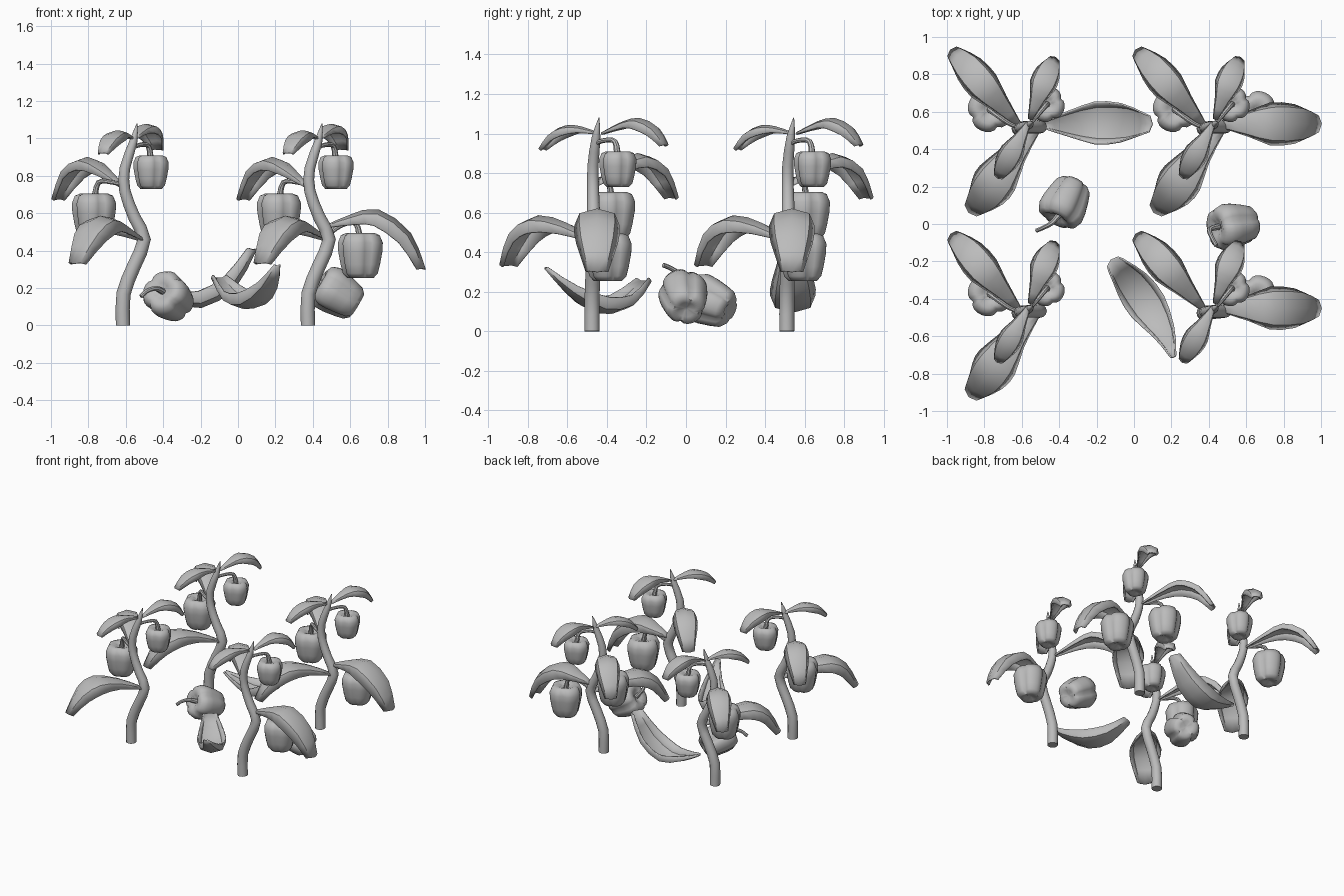
import bpy, bmesh, math
from mathutils import Vector, Quaternion

cube = bpy.data.objects.get("Cube")
if cube:
    bpy.data.objects.remove(cube)

mat = bpy.data.materials.new("plain grey")
mat.use_nodes = True
GREY = (0.5, 0.5, 0.5, 1)
mat.diffuse_color = GREY
mat.node_tree.nodes["Principled BSDF"].inputs["Base Color"].default_value = GREY


def finish(name, bm, angle=40):
    bmesh.ops.recalc_face_normals(bm, faces=bm.faces)
    me = bpy.data.meshes.new(name)
    bm.to_mesh(me)
    bm.free()
    me.materials.append(mat)
    ob = bpy.data.objects.new(name, me)
    bpy.context.collection.objects.link(ob)
    bpy.ops.object.select_all(action='DESELECT')
    ob.select_set(True)
    bpy.context.view_layer.objects.active = ob
    bpy.ops.object.shade_smooth_by_angle(angle=math.radians(angle))
    return ob


def smooth_path(pts, steps):
    """Catmull-Rom curve through the points; any extra component is blended too."""
    p = [Vector(q) for q in pts]
    p = [2 * p[0] - p[1]] + p + [2 * p[-1] - p[-2]]
    out = []
    for a, b, c, d in zip(p, p[1:], p[2:], p[3:]):
        for i in range(steps):
            t = i / steps
            out.append(b + (c - a) * t / 2 + (2 * a - 5 * b + 4 * c - d) * t * t / 2
                       + (3 * b - a - 3 * c + d) * t ** 3 / 2)
    return out + [p[-2]]


def bridge(bm, rings, closed=True):
    """Skin over the rings; closed rings also get end caps."""
    for r, s in zip(rings, rings[1:]):
        for i in range(len(r) if closed else len(r) - 1):
            j = (i + 1) % len(r)
            bm.faces.new((r[i], r[j], s[j], s[i]))
    if closed:
        bm.faces.new(rings[0])
        bm.faces.new(rings[-1])


def tangent(pts, i):
    return (pts[min(i + 1, len(pts) - 1)] - pts[max(i - 1, 0)]).normalized()


def tube(name, path, origin, sides=10, steps=3):
    """Round tube along (x, y, z, radius) points."""
    path = smooth_path(path, steps)
    pts = [p.to_3d() + origin for p in path]
    bm = bmesh.new()
    rings, q, prev = [], Quaternion(), Vector((0, 0, 1))
    for i, p in enumerate(pts):
        t = tangent(pts, i)
        q = prev.rotation_difference(t) @ q
        prev = t
        ring = []
        for k in range(sides):
            a = math.tau * k / sides
            ring.append(bm.verts.new(p + q @ Vector((math.cos(a), math.sin(a), 0)) * path[i].w))
        rings.append(ring)
    bridge(bm, rings)
    finish(name, bm)


WIDTHS = (0.14, 0.6, 1.0, 0.92, 0.48)
# Across the blade: sideways offset and height, both relative to the half width
ARCH = ((-1, -.58), (-.78, -.02), (0, .2), (.78, -.02), (1, -.58))


def leaf(name, pts, half, origin, up=1):
    """Arched blade, narrow at the stem and blunt at the tip."""
    path = smooth_path([(*p, w * half) for p, w in zip(pts, WIDTHS)], 2)
    mids = [p.to_3d() + origin for p in path]
    bm = bmesh.new()
    rings = []
    for i, m in enumerate(mids):
        t, w = tangent(mids, i), path[i].w
        side = t.cross(Vector((0, 0, 1))).normalized()
        normal = side.cross(t) * up
        point = 0.3 * w if i == len(mids) - 1 else 0
        rings.append([bm.verts.new(m + side * w * s + normal * w * h + t * point * (1 - s * s))
                      for s, h in ARCH])
    bridge(bm, rings, False)
    mod = finish(name, bm).modifiers.new("thickness", 'SOLIDIFY')
    mod.thickness = 0.01
    mod.offset = 0


PEPPER = ((0.12, 0.88), (0.35, 0.95), (0.62, 1), (0.86, 0.95), (1, 0.78), (0.98, 0.58),
          (0.88, 0.3), (0.78, 0.1), (0.6, 0), (0.35, 0.02), (0.1, 0.07))


def pepper(name, center, radius, height, axis=(0, 0, 1), turn=0.4):
    """Four-lobed fruit, its stalk end pointing along axis."""
    q = Vector((0, 0, 1)).rotation_difference(Vector(axis).normalized())
    bm = bmesh.new()
    rings = []
    sides = 32
    for r, z in PEPPER:
        ring = []
        for k in range(sides):
            a = math.tau * k / sides
            groove = 1 - 0.17 * (1 - abs(math.sin(2 * a))) ** 2
            rr = radius * r * groove
            v = Vector((rr * math.cos(a + turn), rr * math.sin(a + turn), (z - 0.5) * height))
            ring.append(bm.verts.new(Vector(center) + q @ v))
        rings.append(ring)
    bridge(bm, rings)
    finish(name, bm, 60)


# Parts of one plant, measured from the foot of its stem
STEM = ((0, 0, 0, .038), (.003, 0, .17, .038), (.06, .005, .32, .037), (.113, .01, .46, .036),
        (.06, .008, .58, .033), (.01, .005, .72, .03), (.01, .005, .84, .028),
        (.055, .02, .98, .022), (.075, .035, 1.08, .002))
LEAVES = {
    "upper_back_leaf": (.085, ((0, .02, .74), (-.1, .13, .83), (-.19, .23, .88),
                               (-.285, .34, .82), (-.355, .41, .68))),
    "lower_front_leaf": (.11, ((.1, 0, .46), (-.02, -.13, .53), (-.12, -.27, .56),
                               (-.195, -.37, .49), (-.255, -.435, .34))),
    "side_leaf": (.11, ((.1, .02, .53), (.23, .025, .575), (.37, .025, .595),
                        (.53, .025, .48), (.61, .025, .31))),
    "top_front_leaf": (.06, ((.05, .03, 1), (0, -.06, 1.025), (-.04, -.13, 1.025),
                             (-.08, -.2, .99), (-.11, -.255, .925))),
    "top_back_leaf": (.068, ((.06, .05, 1), (.1, .16, 1.05), (.13, .24, 1.06),
                             (.165, .32, 1.02), (.19, .37, .945))),
}
FRUIT = {
    "lower_pepper": ((-.155, .1, .588), .12, .235,
                     ((.01, 0, .75), (-.06, .03, .765), (-.13, .08, .765), (-.155, .1, .67))),
    "upper_pepper": ((.15, .13, .82), .096, .18,
                     ((.05, .02, .95), (.09, .06, .965), (.135, .115, .96), (.15, .13, .88))),
    "side_pepper": ((.28, .08, .375), .122, .24,
                    ((.1, .02, .48), (.18, .05, .535), (.255, .078, .545), (.28, .08, .46))),
}
STALK_RADII = (.012, .012, .014, .018)

# The four plants, each with the parts that have come off
PLANTS = {
    "front_right": ((-.615, -.475, 0), {"side_leaf", "side_pepper"}),
    "back_right": ((-.615, .51, 0), {"side_leaf", "side_pepper"}),
    "front_left": ((.374, -.475, 0), {"lower_front_leaf", "lower_pepper"}),
    "back_left": ((.374, .51, 0), set()),
}
for place, (foot, missing) in PLANTS.items():
    foot = Vector(foot)
    tube(place + "_stem", STEM, foot, 12, 2)
    for part, (half, pts) in LEAVES.items():
        if part not in missing:
            leaf(f"{place}_{part}", pts, half, foot)
    for part, (center, radius, height, stalk) in FRUIT.items():
        if part not in missing:
            pepper(f"{place}_{part}", foot + Vector(center), radius, height)
            tube(f"{place}_{part}_stalk", [(*p, r) for p, r in zip(stalk, STALK_RADII)], foot, 8)

# Fallen leaves, lying upside down
ZERO = Vector()
leaf("fallen_front_leaf", ((.21, -.71, .32), (.165, -.59, .2), (.08, -.45, .115),
                           (-.02, -.31, .135), (-.11, -.205, .25)), .1, ZERO, -1)
leaf("fallen_back_leaf", ((-.49, .53, .21), (-.36, .535, .15), (-.2, .54, .12),
                          (-.03, .54, .22), (.08, .535, .4)), .11, ZERO, -1)

# Fallen peppers with bent stalks
pepper("fallen_right_pepper", (-.365, .12, .148), .126, .235, (-.4, -.8, .35))
tube("fallen_right_stalk", ((-.52, -.035, .155, .012), (-.485, -.02, .185, .012),
                            (-.44, .005, .198, .014), (-.4, .05, .18, .018)), ZERO, 8)
pepper("fallen_left_pepper", (.535, -.01, .168), .126, .235, (-.8, -.1, .5))
tube("fallen_left_stalk", ((.44, -.115, .335, .012), (.415, -.07, .315, .012),
                           (.405, -.03, .28, .014), (.45, -.015, .22, .018)), ZERO, 8)
